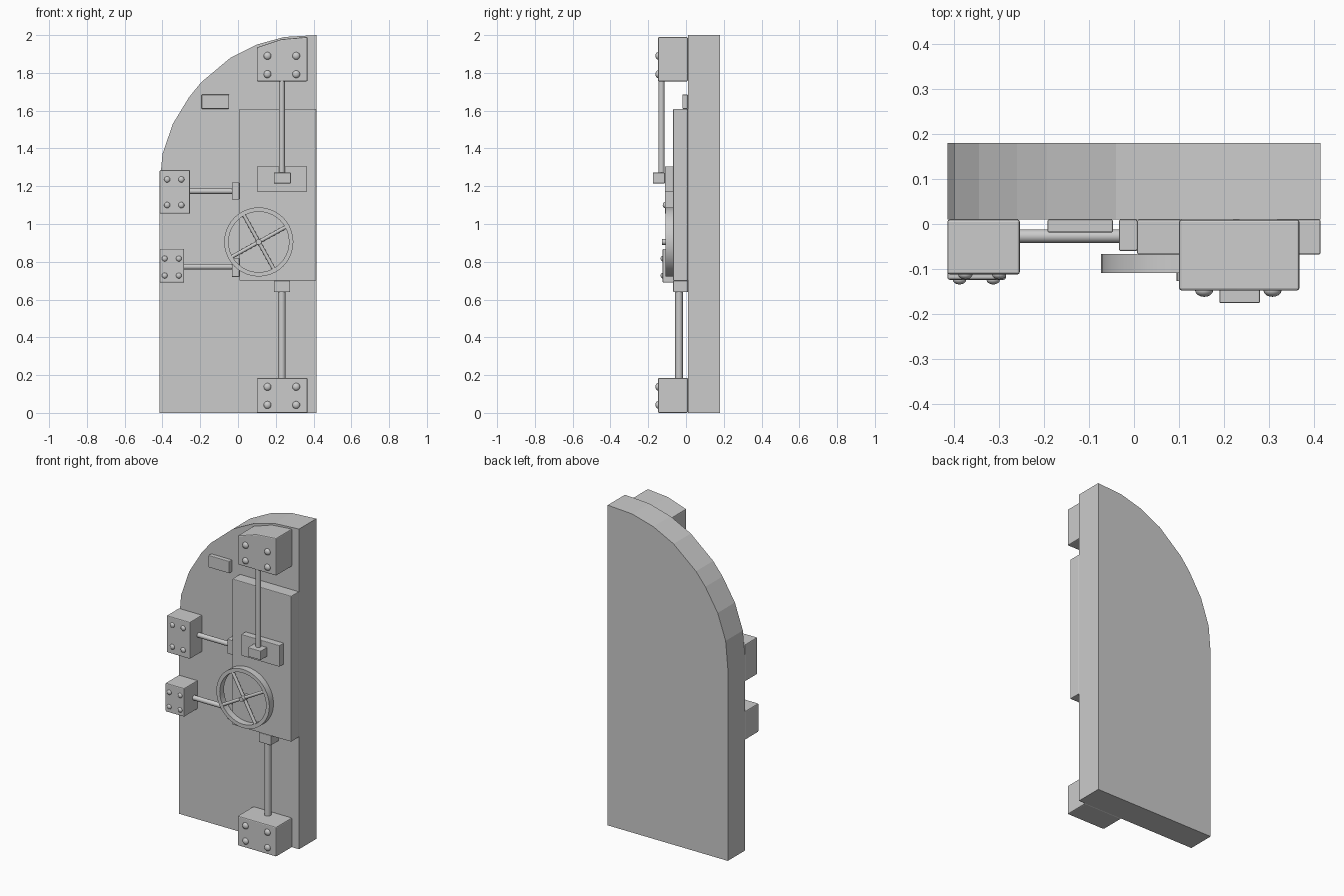
import bpy, bmesh, math
from mathutils import Matrix, Vector

if "Cube" in bpy.data.objects:
    bpy.data.objects.remove(bpy.data.objects["Cube"])


def finish(name, bm, bevel=0.0, smooth=False):
    bmesh.ops.recalc_face_normals(bm, faces=bm.faces)
    me = bpy.data.meshes.new(name)
    bm.to_mesh(me)
    bm.free()
    ob = bpy.data.objects.new(name, me)
    bpy.context.collection.objects.link(ob)
    if bevel:
        m = ob.modifiers.new("bevel", "BEVEL")
        m.width, m.segments, m.limit_method = bevel, 2, "ANGLE"
    if smooth:
        bpy.ops.object.select_all(action="DESELECT")
        ob.select_set(True)
        bpy.context.view_layer.objects.active = ob
        bpy.ops.object.shade_smooth_by_angle(angle=math.radians(40))
    return ob


def prism(name, pts, y0, y1, bevel=0.0):
    """Extrude an x/z outline from y0 to y1."""
    bm = bmesh.new()
    face = bm.faces.new([bm.verts.new((x, y0, z)) for x, z in pts])
    ext = bmesh.ops.extrude_face_region(bm, geom=[face])
    verts = [v for v in ext["geom"] if isinstance(v, bmesh.types.BMVert)]
    bmesh.ops.translate(bm, verts=verts, vec=(0, y1 - y0, 0))
    return finish(name, bm, bevel)


def box(name, x0, x1, y0, y1, z0, z1, bevel=0.003):
    return prism(name, [(x0, z0), (x1, z0), (x1, z1), (x0, z1)], y0, y1, bevel)


def rod(name, a, b, r, seg=20):
    a, b = Vector(a), Vector(b)
    bm = bmesh.new()
    rot = (b - a).to_track_quat("Z", "Y").to_matrix().to_4x4()
    bmesh.ops.create_cone(bm, cap_ends=True, segments=seg, radius1=r, radius2=r,
                          depth=(b - a).length,
                          matrix=Matrix.Translation((a + b) / 2) @ rot)
    return finish(name, bm, smooth=True)


def bolts(name, xs, zs, y, r):
    """Flattened round heads on a front face."""
    bm = bmesh.new()
    for x in xs:
        for z in zs:
            bmesh.ops.create_uvsphere(
                bm, u_segments=16, v_segments=10, radius=r,
                matrix=Matrix.Translation((x, y, z)) @ Matrix.Diagonal((1, 0.7, 1, 1)))
    return finish(name, bm, smooth=True)


# door slab with quarter-arch top
arch = [(-.415, 1.2), (-.40, 1.37), (-.345, 1.53), (-.26, 1.67), (-.195, 1.75),
        (-.04, 1.88), (.10, 1.95), (.245, 1.99), (.415, 2.0)]
prism("door_slab", [(.415, 0), (-.415, 0)] + arch, .01, .18)

# raised lock panel and small plates
box("lock_panel", .007, .415, -.068, .01, .70, 1.61, .004)
box("guide_plate", .10, .365, -.112, -.068, 1.172, 1.305)
box("label_plate", -.192, -.047, -.019, .01, 1.61, 1.685)

# latch housings
prism("top_housing", [(.10, 1.755), (.368, 1.755), (.368, 1.99), (.23, 1.978), (.10, 1.935)],
      -.148, .01, .006)
box("bottom_housing", .10, .368, -.148, .01, 0, .185, .006)
box("upper_side_housing", -.415, -.254, -.112, .01, 1.055, 1.285, .005)
box("lower_side_housing", -.415, -.285, -.124, .01, .69, .868, .005)
bolts("top_bolts", (.156, .308), (1.793, 1.89), -.148, .02)
bolts("bottom_bolts", (.156, .308), (.042, .138), -.148, .02)
bolts("upper_side_bolts", (-.375, -.30), (1.1, 1.236), -.112, .016)
bolts("lower_side_bolts", (-.388, -.313), (.727, .817), -.124, .015)

# locking rods and their collars
rod("top_rod", (.232, -.13, 1.24), (.232, -.13, 1.77), .016)
rod("bottom_rod", (.232, -.037, .17), (.232, -.037, .66), .02)
rod("upper_side_rod", (-.265, -.027, 1.174), (-.02, -.027, 1.174), .015)
rod("lower_side_rod", (-.295, -.027, .774), (-.02, -.027, .774), .015)
box("top_collar", .19, .28, -.176, -.112, 1.215, 1.272)
box("bottom_collar", .19, .275, -.068, .01, .64, .70)
box("upper_side_collar", -.033, .007, -.06, .01, 1.13, 1.22)
box("lower_side_collar", -.033, .007, -.06, .01, .72, .82)

# hand wheel: rectangular-section rim, four spokes, hub
cx, cz, seg = .11, .905, 40
bm = bmesh.new()
rings = []
for i in range(seg):
    a = 2 * math.pi * i / seg
    rings.append([bm.verts.new((cx + r * math.cos(a), y, cz + r * math.sin(a)))
                  for r, y in ((.183, -.067), (.183, -.109), (.16, -.109), (.16, -.067))])
for i in range(seg):
    p, q = rings[i], rings[(i + 1) % seg]
    for k in range(4):
        bm.faces.new((p[k], q[k], q[(k + 1) % 4], p[(k + 1) % 4]))
finish("wheel_rim", bm, smooth=True)
for i, deg in enumerate((29, 119)):
    d = Vector((math.cos(math.radians(deg)), 0, math.sin(math.radians(deg)))) * .165
    c = Vector((cx, -.098, cz))
    rod(f"wheel_spoke_{i + 1}", c - d, c + d, .01, 12)
rod("wheel_hub", (cx, -.068, cz), (cx, -.127, cz), .015, 16)
